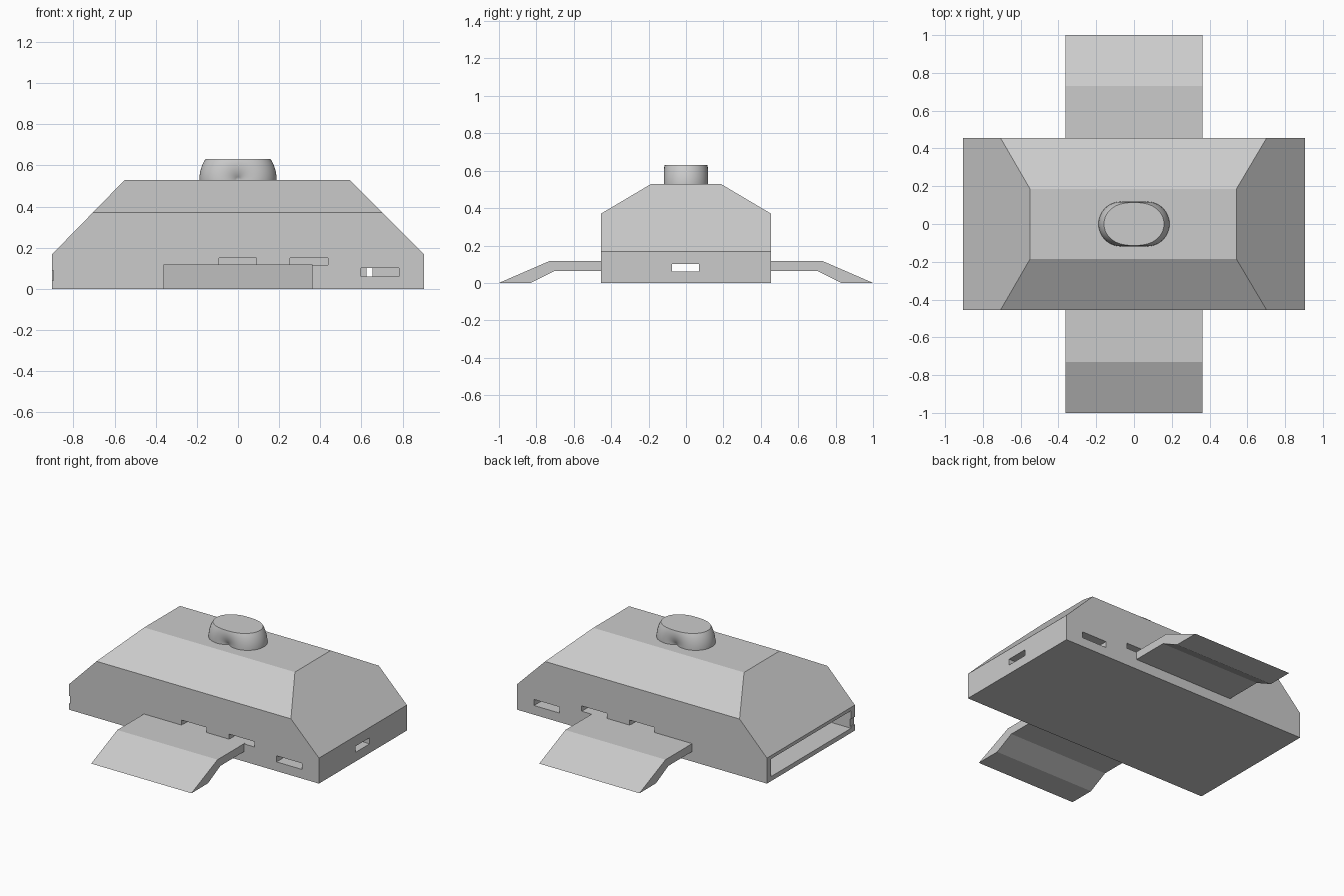
import bpy, bmesh, math
from mathutils import Vector

if "Cube" in bpy.data.objects:
    bpy.data.objects.remove(bpy.data.objects["Cube"])


def finish(name, bm):
    bmesh.ops.recalc_face_normals(bm, faces=bm.faces)
    mesh = bpy.data.meshes.new(name)
    bm.to_mesh(mesh)
    bm.free()
    obj = bpy.data.objects.new(name, mesh)
    bpy.context.collection.objects.link(obj)
    return obj


def extrude(points, direction):
    """Closed solid from a planar profile."""
    bm = bmesh.new()
    face = bm.faces.new([bm.verts.new(p) for p in points])
    new = bmesh.ops.extrude_face_region(bm, geom=[face], use_keep_orig=True)["geom"]
    verts = [g for g in new if isinstance(g, bmesh.types.BMVert)]
    bmesh.ops.translate(bm, verts=verts, vec=direction)
    return bm


def slice_off(bm, point, normal):
    """Cut away the side the normal points to and cap the hole."""
    cut = bmesh.ops.bisect_plane(bm, geom=bm.verts[:] + bm.edges[:] + bm.faces[:],
                                 plane_co=point, plane_no=normal, clear_outer=True)
    edges = [g for g in cut["geom_cut"] if isinstance(g, bmesh.types.BMEdge)]
    bmesh.ops.contextual_create(bm, geom=edges)


def cut_box(target, name, x, y, z):
    bm = extrude([(x[0], y[0], z[0]), (x[1], y[0], z[0]),
                  (x[1], y[0], z[1]), (x[0], y[0], z[1])], (0, y[1] - y[0], 0))
    cutter = finish(name, bm)
    cutter.hide_render = True
    cutter.hide_set(True)
    mod = target.modifiers.new(name, "BOOLEAN")
    mod.operation = "DIFFERENCE"
    mod.solver = "EXACT"
    mod.object = cutter


# Housing: front profile, then the two sloped roof sides
profile = [(-.905, 0), (.905, 0), (.905, .167), (.542, .53), (-.55, .53), (-.905, .167)]
bm = extrude([(x, -.455, z) for x, z in profile], (0, .91, 0))
for s in (-1, 1):
    slice_off(bm, Vector((0, s * .455, .37)), Vector((0, s * .16, .27)))
body = finish("housing", bm)

# Slots in the front and back walls
for i, (x0, x1, z0, z1) in enumerate([(-.092, .09, .115, .15),
                                      (.253, .437, .115, .15),
                                      (.598, .782, .06, .10)]):
    for side, s in (("front", -1), ("back", 1)):
        cut_box(body, f"{side}_slot_cutter_{i}", (x0, x1), sorted((s * .38, s * .5)), (z0, z1))
cut_box(body, "slit_cutter", (.625, .655), (-.4, .4), (.06, .10))

# Wide bay on the left end, narrow slot through to the right end, corner notch
cut_box(body, "bay_cutter", (-1, -.4), (-.415, .415), (.03, .145))
cut_box(body, "end_slot_cutter", (-.5, 1), (-.075, .07), (.06, .10))
cut_box(body, "notch_cutter", (-.95, -.898), (-.5, -.4), (.04, .09))

# Ramps on the front and back
ramp = [(.44, .065), (.70, .065), (.83, 0), (1, 0), (.73, .117), (.44, .117)]
for name, s in (("front_ramp", -1), ("back_ramp", 1)):
    finish(name, extrude([(-.363, s * y, z) for y, z in ramp], (.726, 0, 0)))

# Top knob: arc spun about the y axis with dimpled centre, cut flat on top
R, r, zc, n = .07, .118, .53, 32
limit = math.acos(-R / r)
bm = bmesh.new()
arc = []
for i in range(n + 1):
    t = -limit + 2 * limit * i / n
    arc.append(bm.verts.new((max(0, R + r * math.cos(t)), r * math.sin(t), zc)))
edges = [bm.edges.new(pair) for pair in zip(arc, arc[1:])]
bmesh.ops.spin(bm, geom=arc + edges, cent=(0, 0, zc), axis=(0, 1, 0),
               angle=math.tau, steps=64, use_merge=False)
bmesh.ops.remove_doubles(bm, verts=bm.verts, dist=1e-5)
slice_off(bm, Vector((0, 0, .63)), Vector((0, 0, 1)))
slice_off(bm, Vector((0, 0, .513)), Vector((0, 0, -1)))
knob = finish("top_knob", bm)
bpy.ops.object.select_all(action="DESELECT")
knob.select_set(True)
bpy.context.view_layer.objects.active = knob
bpy.ops.object.shade_smooth_by_angle(angle=math.radians(30))
